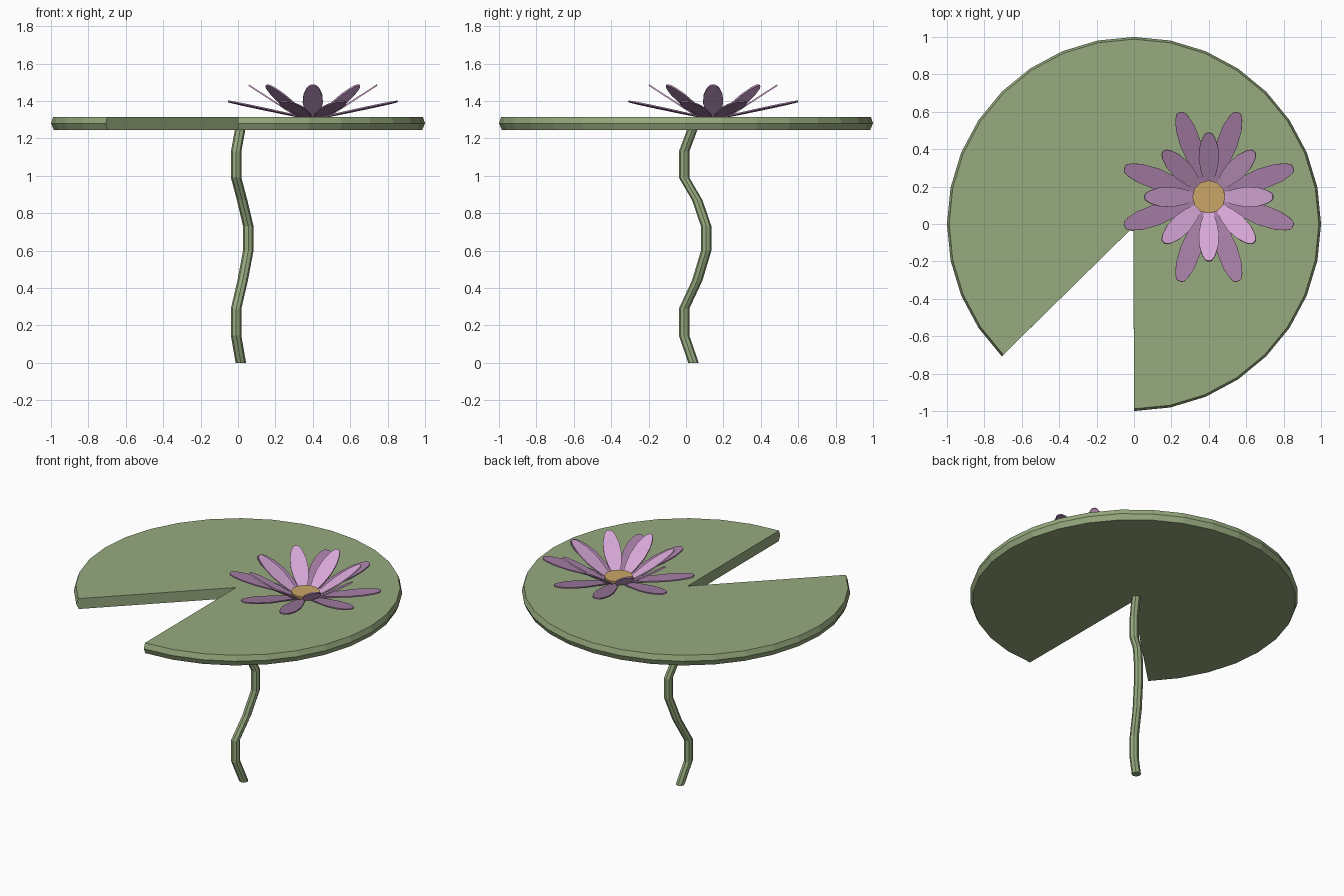
import bpy, bmesh
from math import sin, cos, radians, pi
from mathutils import Matrix, Vector

if "Cube" in bpy.data.objects:
    bpy.data.objects.remove(bpy.data.objects["Cube"])


def material(name, rgb):
    m = bpy.data.materials.new(name)
    m.diffuse_color = (*rgb, 1)
    m.use_nodes = True
    m.node_tree.nodes["Principled BSDF"].inputs["Base Color"].default_value = m.diffuse_color
    return m


GREEN = material("leaf_green", (0.31, 0.40, 0.21))
INNER = material("light_pink", (0.68, 0.39, 0.68))
OUTER = material("dusky_pink", (0.38, 0.21, 0.38))
GOLD = material("gold", (0.60, 0.38, 0.14))


def finish(name, bm, mat):
    bmesh.ops.recalc_face_normals(bm, faces=bm.faces)
    me = bpy.data.meshes.new(name)
    bm.to_mesh(me)
    bm.free()
    me.materials.append(mat)
    ob = bpy.data.objects.new(name, me)
    bpy.context.collection.objects.link(ob)
    return ob


def loft(name, rings, mat):
    """Skin a stack of closed rings and cap both ends."""
    bm = bmesh.new()
    loops = [[bm.verts.new(p) for p in ring] for ring in rings]
    n = len(loops[0])
    for a, b in zip(loops, loops[1:]):
        for i in range(n):
            j = (i + 1) % n
            bm.faces.new((a[i], a[j], b[j], b[i]))
    bm.faces.new(loops[0][::-1])
    bm.faces.new(loops[-1])
    return finish(name, bm, mat)


def circle(x, y, z, r, n):
    return [(x + r * cos(2 * pi * i / n), y + r * sin(2 * pi * i / n), z) for i in range(n)]


# Lily pad: 32-sided disc with a 45 degree notch and a slightly bevelled rim
def pad_ring(r, z):
    arc = [radians(-90 + 11.25 * i) for i in range(29)]
    return [(-0.003, -0.015, z)] + [(r * cos(a), r * sin(a), z) for a in arc]


loft("lily_pad", [pad_ring(0.985, 1.245), pad_ring(1.0, 1.28), pad_ring(0.988, 1.315)], GREEN)

# Stem: kinked tube
path = [(0.015, 0.04, 0), (-0.01, -0.01, 0.145), (-0.01, -0.01, 0.29), (0.025, 0.06, 0.44),
        (0.055, 0.108, 0.60), (0.055, 0.108, 0.73), (0.022, 0.06, 0.87),
        (-0.01, -0.01, 0.99), (-0.01, -0.01, 1.13), (0.012, 0.035, 1.25)]
loft("stem", [circle(x, y, z, 0.028, 8) for x, y, z in path], GREEN)

# Flower centre
FX, FY, FZ = 0.4, 0.145, 1.317
loft("flower_centre", [circle(FX, FY, 1.312, 0.085, 12), circle(FX, FY, 1.337, 0.088, 12)], GOLD)


# Petals: thin flat ovals tilted up around the centre
def petals(name, angles, start, length, tilt, outline, mat):
    bm = bmesh.new()
    pts = [(t, w) for t, w in outline] + [(t, -w) for t, w in reversed(outline)]
    for a in angles:
        M = (Matrix.Translation((FX, FY, FZ)) @ Matrix.Rotation(radians(a), 4, 'Z')
             @ Matrix.Translation((start, 0, 0)) @ Matrix.Rotation(radians(-tilt), 4, 'Y'))
        lo, hi = [[bm.verts.new(M @ Vector((t * length, w, h))) for t, w in pts]
                  for h in (-0.004, 0.004)]
        bm.faces.new(lo)
        bm.faces.new(hi)
        for i in range(len(pts)):
            j = (i + 1) % len(pts)
            bm.faces.new((lo[i], lo[j], hi[j], hi[i]))
    finish(name, bm, mat)


petals("inner_petals", [45 * i for i in range(8)], 0.085, 0.308, 33,
       [(0, .024), (.2, .042), (.45, .054), (.7, .050), (.9, .033), (.98, .018), (1, .008)], INNER)
petals("outer_petals", [90 * i + s * 19 for i in range(4) for s in (-1, 1)], 0.08, 0.405, 11.5,
       [(0, .022), (.25, .041), (.55, .056), (.78, .051), (.92, .036), (.985, .022), (1, .010)], OUTER)
